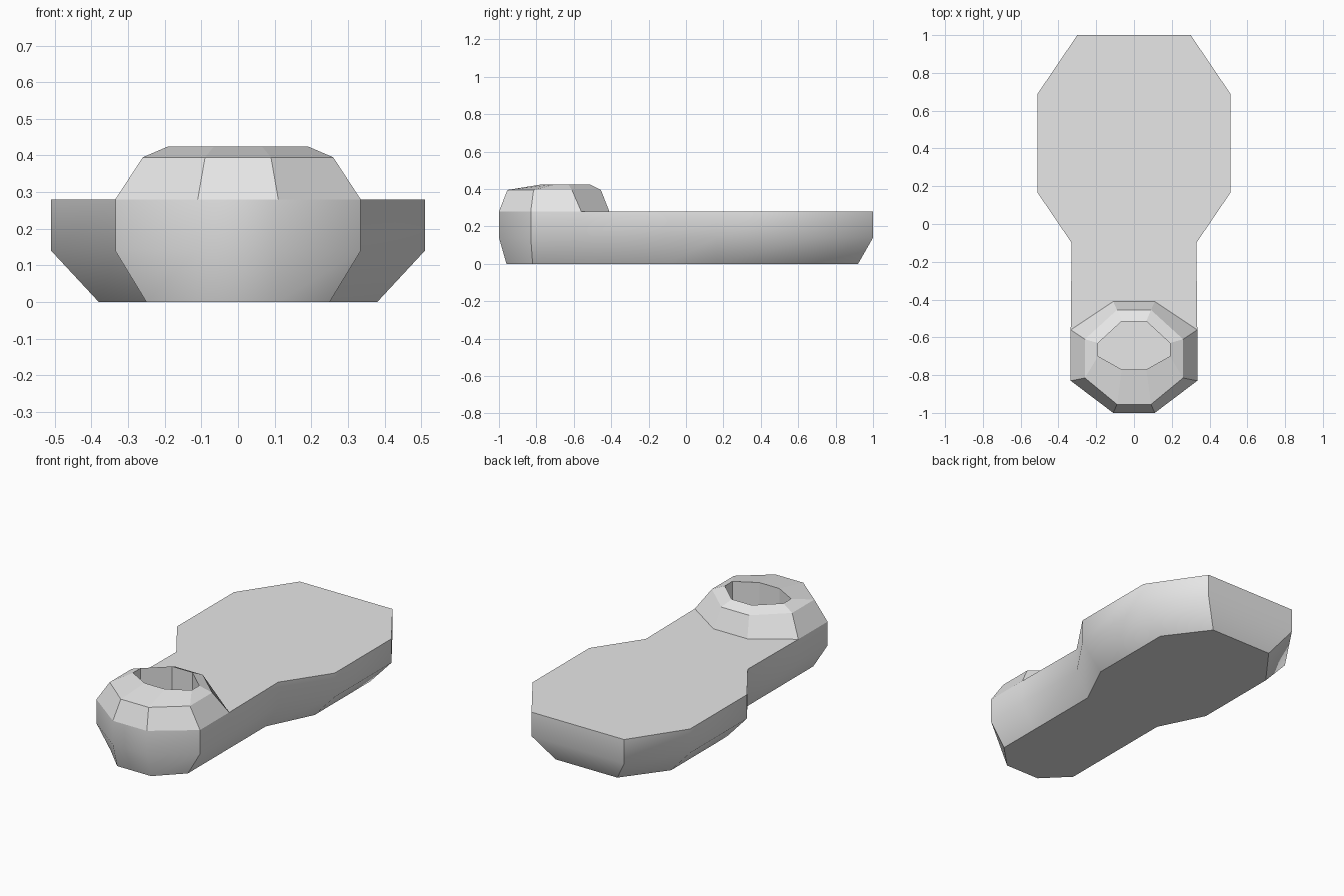
import bpy
import math

cube = bpy.data.objects.get("Cube")
if cube:
    bpy.data.objects.remove(cube, do_unlink=True)

grey = bpy.data.materials.new("plain_grey")
grey.use_nodes = True
grey.diffuse_color = (0.8, 0.8, 0.8, 1)
grey.node_tree.nodes["Principled BSDF"].inputs["Base Color"].default_value = (0.8, 0.8, 0.8, 1)


def ring(half, z):
    """Closed outline from its +x half, listed front to back."""
    left = [(x, y, z) for x, y in half]
    return left + [(-x, y, z) for x, y in reversed(half)]


def loft(name, rings, capped=False, smooth_angle=None):
    """Skin a stack of outlines, with optional end caps."""
    n = len(rings[0])
    verts = [v for r in rings for v in r]
    faces = []
    for k in range(len(rings) - 1):
        a, b = k * n, (k + 1) * n
        for i in range(n):
            j = (i + 1) % n
            faces.append((a + i, a + j, b + j, b + i))
    if capped:
        faces.append(tuple(reversed(range(n))))
        faces.append(tuple(range(len(verts) - n, len(verts))))
    mesh = bpy.data.meshes.new(name)
    mesh.from_pydata(verts, [], faces)
    mesh.materials.append(grey)
    mesh.update()
    if smooth_angle is not None:
        mesh.polygons.foreach_set("use_smooth", [True] * len(mesh.polygons))
        mesh.set_sharp_from_angle(angle=math.radians(smooth_angle))
    obj = bpy.data.objects.new(name, mesh)
    bpy.context.collection.objects.link(obj)
    return obj


# Shoe body: narrow heel, wide toe, chamfered towards the sole
sole = [(0.11, -0.96), (0.25, -0.82), (0.25, -0.56), (0.25, -0.10),
        (0.38, 0.165), (0.38, 0.68), (0.20, 0.92)]
upper = [(0.11, -1.0), (0.335, -0.83), (0.335, -0.56), (0.33, -0.10),
         (0.51, 0.165), (0.51, 0.69), (0.30, 1.0)]
top_z = 0.28
loft("shoe_body", [ring(sole, 0), ring(upper, 0.14), ring(upper, top_z)],
     capped=True, smooth_angle=45)

# Ankle collar: faceted, tapering to an opening with straight inner walls
base = [(0.11, -1.0), (0.335, -0.83), (0.335, -0.56), (0.11, -0.41)]
shoulder = [(0.09, -0.955), (0.26, -0.815), (0.26, -0.61), (0.09, -0.455)]
opening = [(0.065, -0.77), (0.19, -0.70), (0.19, -0.63), (0.065, -0.515)]
loft("ankle_collar", [ring(base, top_z), ring(shoulder, 0.395),
                      ring(opening, 0.425), ring(opening, top_z)])
